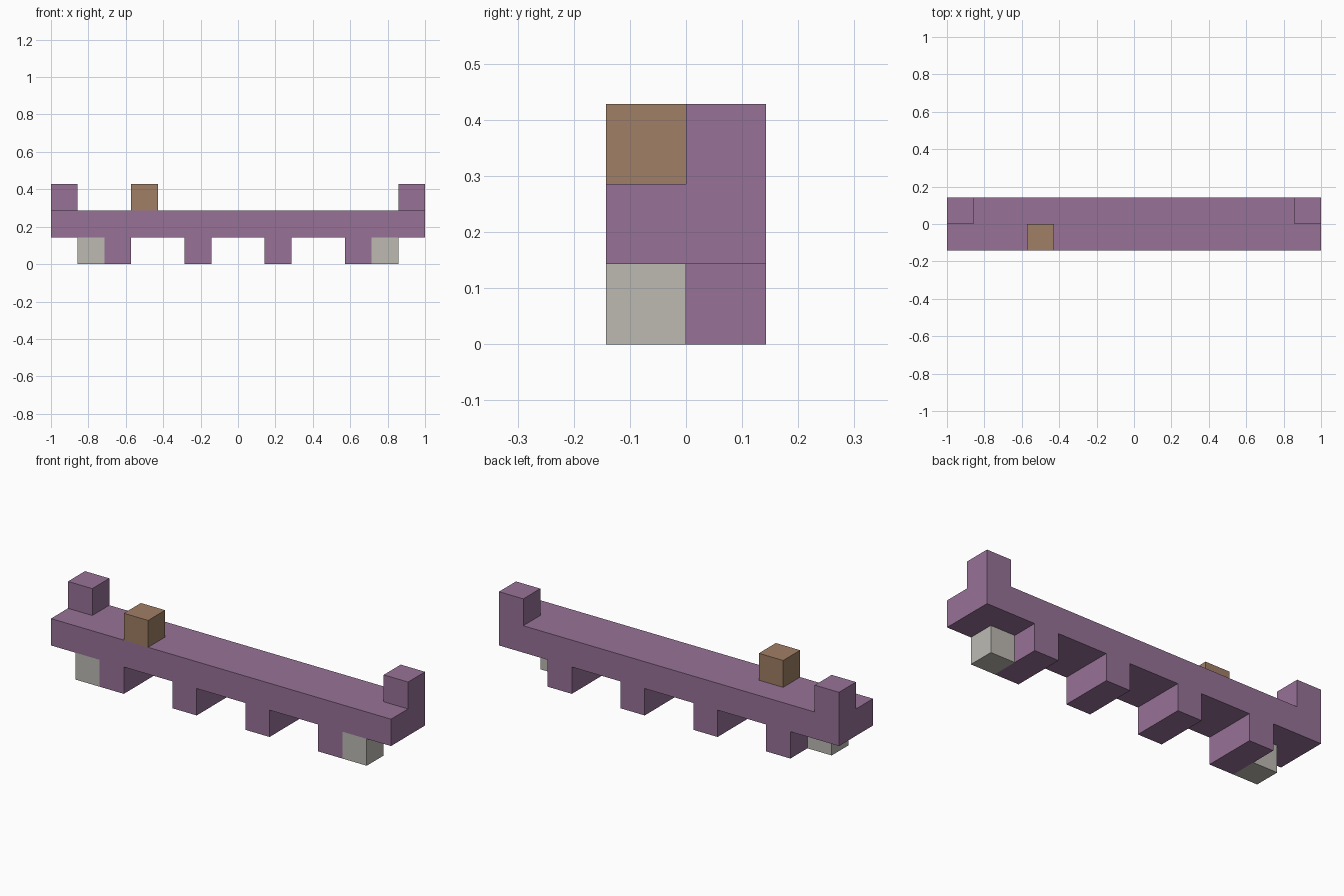
import bpy
import bmesh

cube = bpy.data.objects.get("Cube")
if cube:
    bpy.data.objects.remove(cube, do_unlink=True)

U = 1 / 7  # block size: the model is 14 x 2 x 3 blocks


def material(name, rgb):
    mat = bpy.data.materials.new(name)
    mat.use_nodes = True
    mat.diffuse_color = (*rgb, 1)
    mat.node_tree.nodes["Principled BSDF"].inputs["Base Color"].default_value = (*rgb, 1)
    return mat


purple = material("dusty purple", (0.31, 0.17, 0.31))
brown = material("tan brown", (0.35, 0.21, 0.13))
grey = material("warm grey", (0.51, 0.49, 0.45))


def finish(name, bm, mat):
    bmesh.ops.recalc_face_normals(bm, faces=bm.faces)
    mesh = bpy.data.meshes.new(name)
    bm.to_mesh(mesh)
    bm.free()
    mesh.materials.append(mat)
    obj = bpy.data.objects.new(name, mesh)
    bpy.context.collection.objects.link(obj)


def block(name, x, y, z, mat):
    """One-unit block with its lowest corner at (x, y, z) in block units."""
    bm = bmesh.new()
    bmesh.ops.create_cube(bm, size=U)
    bmesh.ops.translate(bm, verts=bm.verts,
                        vec=[(c + 0.5) * U for c in (x, y, z)])
    finish(name, bm, mat)


# Beam with four full-depth teeth, extruded from its front outline
outline = [(7, 2), (-7, 2), (-7, 1)]
for x in (-5, -2, 1, 4):
    outline += [(x, 1), (x, 0), (x + 1, 0), (x + 1, 1)]
outline.append((7, 1))
bm = bmesh.new()
front = bm.faces.new([bm.verts.new((x * U, -U, z * U)) for x, z in outline])
extruded = bmesh.ops.extrude_face_region(bm, geom=[front], use_keep_orig=True)
bmesh.ops.translate(bm, vec=(0, 2 * U, 0),
                    verts=[v for v in extruded["geom"] if isinstance(v, bmesh.types.BMVert)])
finish("toothed_beam", bm, purple)

# Rear corner posts and the grey blocks under the front edge
for side, post_x, foot_x in (("right", -7, -6), ("left", 6, 5)):
    block(side + "_corner_post", post_x, 0, 2, purple)
    block(side + "_grey_block", foot_x, -1, 0, grey)

# Brown block on top
block("brown_top_block", -4, -1, 2, brown)
